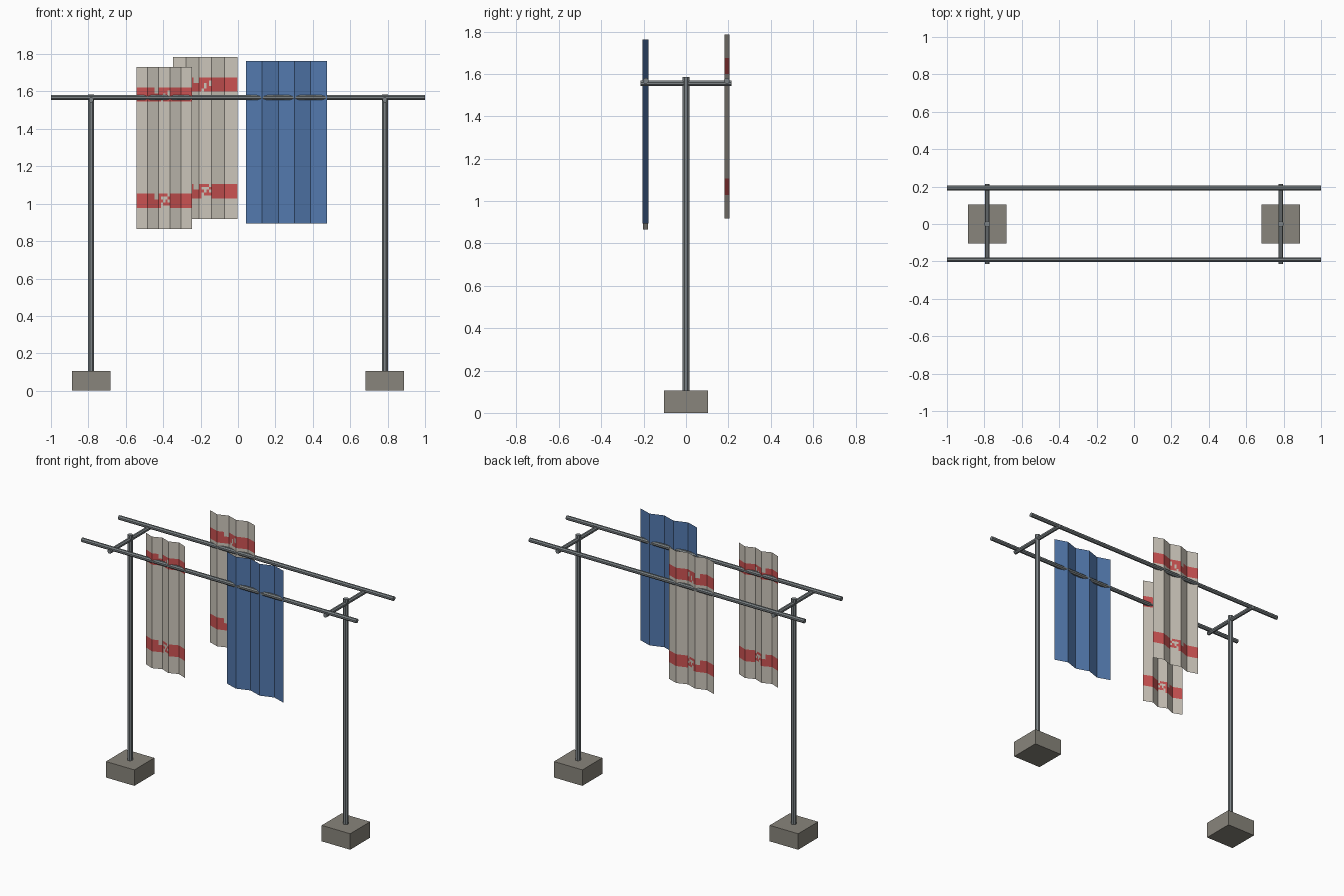
import bpy, bmesh, random
from math import radians, pi
from mathutils import Matrix

cube = bpy.data.objects.get("Cube")
if cube:
    bpy.data.objects.remove(cube, do_unlink=True)


def material(name, rgb):
    m = bpy.data.materials.new(name)
    m.use_nodes = True
    m.diffuse_color = (*rgb, 1)
    m.node_tree.nodes["Principled BSDF"].inputs["Base Color"].default_value = (*rgb, 1)
    return m


METAL = material("grey metal", (0.20, 0.225, 0.235))
STONE = material("concrete", (0.25, 0.235, 0.20))
LINEN = material("pale linen", (0.60, 0.56, 0.49))
RED = material("red stripe", (0.60, 0.085, 0.085))
BLUE = material("blue cloth", (0.085, 0.19, 0.42))


def add(name, bm, mats, location):
    mesh = bpy.data.meshes.new(name)
    bm.to_mesh(mesh)
    bm.free()
    for m in mats:
        mesh.materials.append(m)
    obj = bpy.data.objects.new(name, mesh)
    obj.location = location
    bpy.context.collection.objects.link(obj)
    return obj


def tube(name, radius, length, axis, location):
    """Eight-sided closed bar along one axis, with a flat side facing out."""
    bm = bmesh.new()
    bmesh.ops.create_cone(bm, cap_ends=True, segments=8, radius1=radius,
                          radius2=radius, depth=length)
    bm.transform(Matrix.Rotation(pi / 8, 4, "Z"))
    if axis != "Z":
        bm.transform(Matrix.Rotation(radians(90), 4, "Y" if axis == "X" else "X"))
    return add(name, bm, [METAL], location)


def block(name, size, location):
    bm = bmesh.new()
    bmesh.ops.create_cube(bm, size=1)
    bmesh.ops.scale(bm, vec=size, verts=bm.verts)
    return add(name, bm, [STONE], location)


def cloth(name, x0, x1, z0, z1, y, depth, mats, bands=()):
    """Five-fold pleated sheet; bands are (low, high) fractions of its height."""
    rng = random.Random(4)
    per_fold = 5 if bands else 1
    columns, steps = 5 * per_fold, 5
    rows = [0.0]
    for low, high in bands:
        rows += [low + (high - low) * k / steps for k in range(steps + 1)]
    rows.append(1.0)
    bm = bmesh.new()
    grid = []
    for r in rows:
        line = []
        for c in range(columns + 1):
            t = (c / per_fold) % 2
            wave = 1 - 2 * t if t <= 1 else 2 * t - 3
            line.append(bm.verts.new((x0 + (x1 - x0) * c / columns,
                                      depth * wave, z0 + (z1 - z0) * r)))
        grid.append(line)
    for j in range(len(rows) - 1):
        middle = (rows[j] + rows[j + 1]) / 2
        for c in range(columns):
            f = bm.faces.new((grid[j][c], grid[j][c + 1],
                              grid[j + 1][c + 1], grid[j + 1][c]))
            u = (c + 0.5) / columns
            for low, high in bands:
                if low < middle < high:
                    v = (middle - low) / (high - low)
                    # The stripe is worn away near its middle
                    worn = (0.3 < u < 0.42 and v > 0.6) or \
                           (0.42 < u < 0.6 and rng.random() < 0.4)
                    f.material_index = 0 if worn else 1
    return add(name, bm, mats, (0, y, 0))


# Stand: a block, post and cross bar at each end
for side, x in (("right", -0.785), ("left", 0.785)):
    block(side + "_base", (0.207, 0.207, 0.105), (x, 0, 0.0525))
    tube(side + "_post", 0.017, 1.485, "Z", (x, 0, 0.8425))
    tube(side + "_cross_bar", 0.014, 0.43, "Y", (x, 0, 1.555))

# Long hanging rails
for side, y in (("front", -0.191), ("back", 0.193)):
    tube(side + "_rail", 0.014, 2.0, "X", (0, y, 1.567))

# Hanging cloths
stripes = ((0.128, 0.218), (0.787, 0.873))
cloth("front_striped_towel", -0.543, -0.245, 0.865, 1.73, -0.191, 0.012,
      [LINEN, RED], stripes)
cloth("back_striped_towel", -0.348, -0.002, 0.917, 1.785, 0.193, 0.012,
      [LINEN, RED], stripes)
cloth("blue_towel", 0.042, 0.475, 0.895, 1.762, -0.191, 0.0145, [BLUE])
